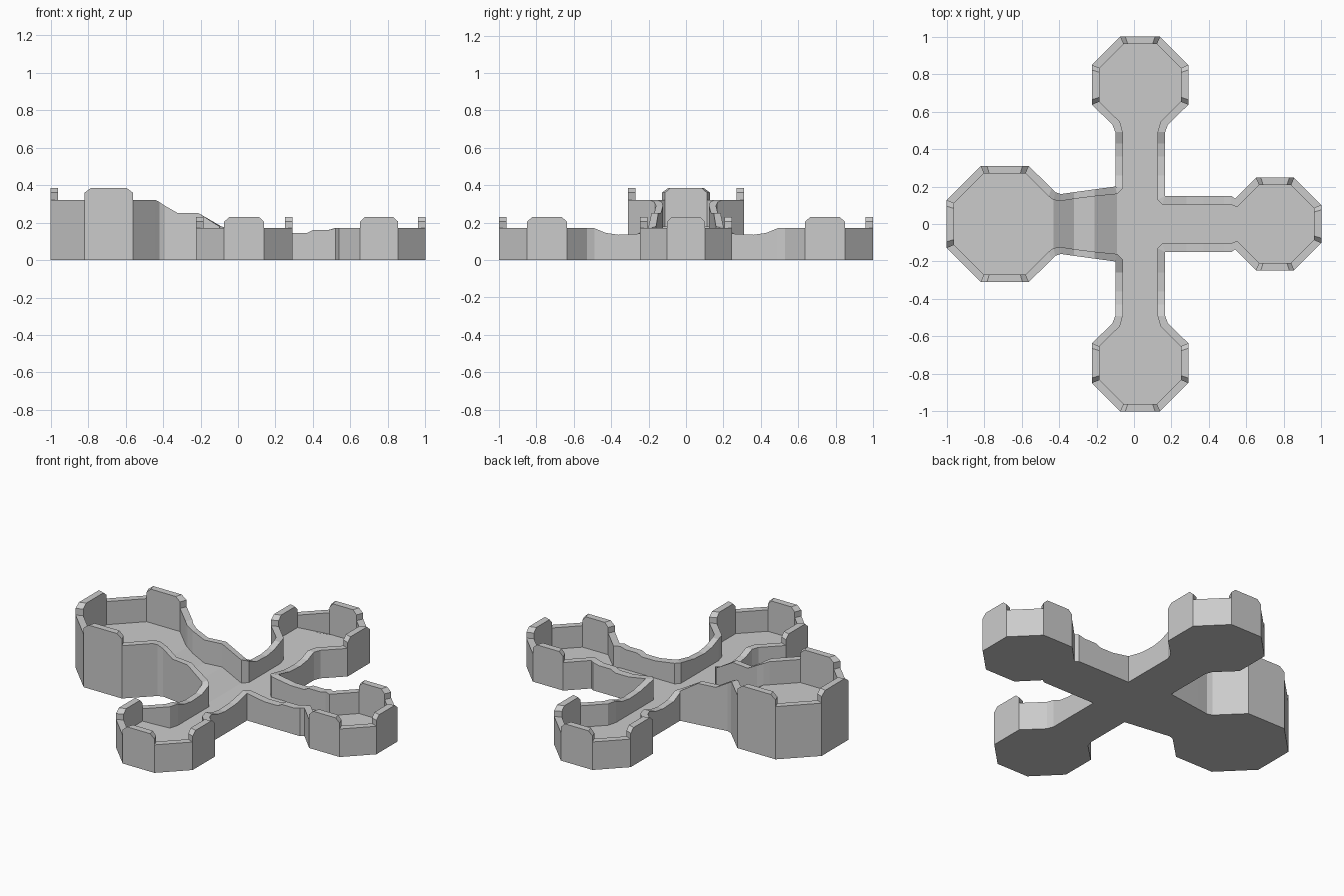
import bpy, bmesh, math

if "Cube" in bpy.data.objects:
    bpy.data.objects.remove(bpy.data.objects["Cube"])

WALL = 0.04


def room(cx, cy, r, opening, lo, mid, hi):
    """Octagonal room wall, clockwise from the opening; axis-aligned sides are raised with cut corners."""
    def corner(k, rad):
        a = math.radians(opening - 67.5 - 45 * k)
        c = rad / math.cos(math.radians(22.5))
        return cx + c * math.cos(a), cy + c * math.sin(a)

    out = []
    for k in (0, 2, 4):
        a, b = [corner(k + j, r) + corner(k + j, r - WALL) for j in (0, 1)]
        for t, z in ((0, lo), (0, mid), (.13, hi), (.87, hi), (1, mid), (1, lo)):
            out.append(tuple(p + (q - p) * t for p, q in zip(a, b)) + (z,))
    return out


def mirror_y(stations):
    return [(ox, -oy, ix, -iy, z) for ox, oy, ix, iy, z in reversed(stations)]


# Wall stations: outer x, y, inner x, y, top height
ramp_side = [
    (-.44, .19, -.455, .148, .32), (-.42, .17, -.43, .128, .31),
    (-.39, .16, -.39, .123, .29), (-.32, .17, -.32, .134, .25),
    (-.21, .185, -.21, .148, .25), (-.10, .20, -.09, .16, .18)]
# Straight corridor profile: y and wall height
arm = [(.26, .14), (.36, .135), (.43, .145), (.49, .17)]
back_left = ([(-.10, .20, -.06, .19, .17)] +
             [(-.10, y, -.06, y, z) for y, z in arm] +
             [(-.115, .53, -.075, .545, .17)])
back_right = ([(.181, .53, .141, .545, .17)] +
              [(.166, y, .126, y, z) for y, z in reversed(arm)] +
              [(.166, .15, .126, .13, .165), (.166, .15, .15, .105, .165)] +
              [(x, .15, x, .105, z) for x, z in
               ((.28, .145), (.37, .145), (.40, .16), (.48, .16))] +
              [(.52, .15, .515, .105, .17), (.54, .135, .55, .09, .17)])

left_room = room(-.69, 0, .31, 0, .32, .36, .385)
back_room = room(.033, .743, .257, -90, .17, .205, .23)
right_room = room(.753, 0, .247, 180, .17, .205, .23)
side = ramp_side + back_left + back_room + back_right
path = left_room + side + right_room + mirror_y(side)


def floor_z(x):
    """Floor height along the stepped ramp."""
    pts = [(-.43, .18), (-.32, .11), (-.21, .11), (-.09, .04)]
    if x <= pts[0][0]:
        return pts[0][1]
    for (x0, z0), (x1, z1) in zip(pts, pts[1:]):
        if x <= x1:
            return z0 + (z1 - z0) * (x - x0) / (x1 - x0)
    return pts[-1][1]


bm = bmesh.new()
cache = {}


def vert(x, y, z):
    key = (round(x, 4), round(y, 4), round(z, 4))
    if key not in cache:
        cache[key] = bm.verts.new(key)
    return cache[key]


def face(points):
    vs = list(dict.fromkeys(vert(*p) for p in points))
    if len(vs) > 2 and not bm.faces.get(vs):
        bm.faces.new(vs)


def inner_floor(s):
    return s[2], s[3], floor_z(s[2])


# Walls: outer face, rim and inner face between successive stations
for a, b in zip(path, path[1:] + path[:1]):
    face([(*a[:2], a[4]), (*b[:2], b[4]), (*b[2:4], b[4]), (*a[2:4], a[4])])
    if math.dist(a[:2], b[:2]) > .001:
        face([(*a[:2], 0), (*b[:2], 0), (*b[:2], b[4]), (*a[:2], a[4])])
    if math.dist(a[2:4], b[2:4]) > .001:
        face([inner_floor(b), inner_floor(a), (*a[2:4], a[4]), (*b[2:4], b[4])])

# Underside
face([(*s[:2], 0) for s in path])

# Floors: raised room, stepped ramp, lower cross
upper = mirror_y(ramp_side[:2]) + left_room + ramp_side[:2]
face([inner_floor(s) for s in upper])
for a, b in zip(ramp_side[1:], ramp_side[2:]):
    face([inner_floor(s) for s in (a, b, *mirror_y([a, b]))])
n = len(left_room)
face([inner_floor(s) for s in path[n + 5:len(path) - 5]])

bmesh.ops.recalc_face_normals(bm, faces=bm.faces)
mesh = bpy.data.meshes.new("walled_cross_rooms")
bm.to_mesh(mesh)
bm.free()
bpy.context.collection.objects.link(bpy.data.objects.new("walled_cross_rooms", mesh))
